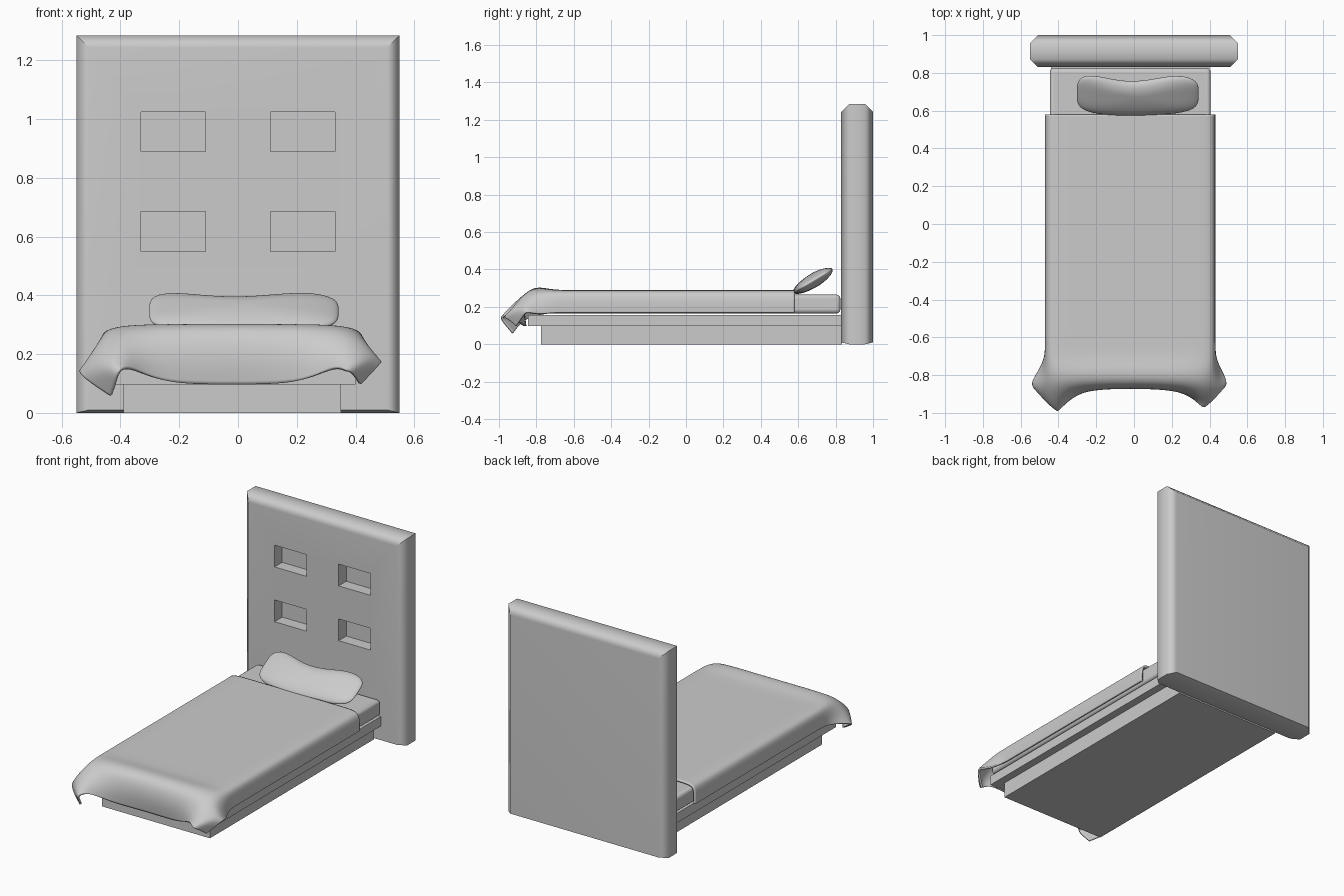
import bpy, bmesh, math
from mathutils import Matrix

if "Cube" in bpy.data.objects:
    bpy.data.objects.remove(bpy.data.objects["Cube"])

MID = -0.02  # bed sits slightly left of the headboard centre


def make(name, verts, faces):
    me = bpy.data.meshes.new(name)
    me.from_pydata(verts, [], faces)
    ob = bpy.data.objects.new(name, me)
    bpy.context.collection.objects.link(ob)
    return ob


def activate(ob):
    bpy.ops.object.select_all(action='DESELECT')
    ob.select_set(True)
    bpy.context.view_layer.objects.active = ob


def smooth(ob, deg):
    activate(ob)
    bpy.ops.object.shade_smooth_by_angle(angle=math.radians(deg))


def box(name, x0, x1, y0, y1, z0, z1, bevel=0):
    verts = [(x, y, z) for x in (x0, x1) for y in (y0, y1) for z in (z0, z1)]
    ob = make(name, verts, [(0, 1, 3, 2), (4, 6, 7, 5), (0, 4, 5, 1),
                            (2, 3, 7, 6), (0, 2, 6, 4), (1, 5, 7, 3)])
    if bevel:
        m = ob.modifiers.new("bevel", 'BEVEL')
        m.width, m.segments = bevel, 4
        smooth(ob, 40)
    return ob


# Headboard: rectangles stacked front to back, chamfered at both faces
verts = []
for y, c, b in ((0.83, 0.042, 0.01), (0.872, 0, 0), (0.958, 0, 0), (1.0, 0.042, 0.01)):
    verts += [(-0.55 + c, y, b), (0.55 - c, y, b), (0.55 - c, y, 1.285 - c), (-0.55 + c, y, 1.285 - c)]
faces = [(0, 1, 2, 3), (15, 14, 13, 12)]
for r in (0, 4, 8):
    for k in range(4):
        n = (k + 1) % 4
        faces.append((r + k, r + 4 + k, r + 4 + n, r + n))
headboard = make("headboard", verts, faces)

# Four wall niches cut into the headboard
for cx in (-0.22, 0.22):
    for z in (0.55, 0.89):
        cutter = box("niche_cutter", cx - 0.11, cx + 0.11, 0.78, 0.905, z, z + 0.135)
        cutter.hide_render = True
        m = headboard.modifiers.new("niche", 'BOOLEAN')
        m.operation, m.solver, m.object = 'DIFFERENCE', 'EXACT', cutter
        activate(headboard)
        bpy.ops.object.modifier_apply(modifier=m.name)
        bpy.data.objects.remove(cutter)
smooth(headboard, 50)
headboard.modifiers.new("normals", 'WEIGHTED_NORMAL').keep_sharp = True

# Plinth, platform and mattress
box("plinth", MID - 0.37, MID + 0.37, -0.775, 0.835, 0, 0.097)
box("platform", MID - 0.42, MID + 0.42, -0.845, 0.835, 0.097, 0.157)
box("mattress", MID - 0.425, MID + 0.425, -0.835, 0.825, 0.165, 0.265, 0.02)

# Blanket: left half of each row, mirrored; the foot rows flare at the corners
section = [(-0.47, 0.17), (-0.472, 0.21), (-0.467, 0.272), (-0.43, 0.291), (-0.3, 0.29), (MID, 0.29)]
rows = [[(x, y, z) for x, z in section] for y in (0.58, 0.5, 0.1, -0.3, -0.6, -0.71)]
rows += [
    [(-0.515, -0.79, 0.16), (-0.495, -0.8, 0.2), (-0.465, -0.8, 0.268), (-0.42, -0.79, 0.3), (-0.3, -0.79, 0.31), (MID, -0.79, 0.31)],
    [(-0.555, -0.855, 0.145), (-0.525, -0.87, 0.18), (-0.47, -0.87, 0.24), (-0.41, -0.87, 0.275), (-0.3, -0.86, 0.285), (MID, -0.855, 0.285)],
    [(-0.5, -0.9, 0.1), (-0.48, -0.94, 0.14), (-0.45, -0.965, 0.175), (-0.385, -0.955, 0.2), (-0.29, -0.885, 0.19), (MID, -0.875, 0.19)],
    [(-0.435, -0.93, 0.058), (-0.42, -0.965, 0.1), (-0.41, -1.005, 0.15), (-0.365, -0.95, 0.165), (-0.26, -0.875, 0.097), (MID, -0.86, 0.097)],
]
verts = []
for i, row in enumerate(rows):
    verts += row
    for j in range(4, -1, -1):  # right corner is a little smaller and higher
        x, y, z = row[j]
        flare = (0.04, 0.03, 0, 0, 0)[j] if i > 6 else 0
        verts.append((2 * MID - x - flare * 0.4 * (i < 8) + flare * 0.6 * (i == 9),
                      y + (0.02 if i > 7 and j < 4 else 0), z + flare))
W = 11
faces = [(i * W + j, (i + 1) * W + j, (i + 1) * W + j + 1, i * W + j + 1)
         for i in range(len(rows) - 1) for j in range(W - 1)]
blanket = make("blanket", verts, faces)
m = blanket.modifiers.new("subsurf", 'SUBSURF')
m.levels = m.render_levels = 3
m.boundary_smooth = 'PRESERVE_CORNERS'
m = blanket.modifiers.new("thickness", 'SOLIDIFY')
m.thickness, m.offset = 0.012, -1
smooth(blanket, 60)

# Pillow: sphere squared off into a cushion, pinched in the middle and tilted
bm = bmesh.new()
bmesh.ops.create_uvsphere(bm, u_segments=64, v_segments=32, radius=1)
for v in bm.verts:
    x, y, z = v.co
    n = (x ** 4 + y ** 4) ** 0.25
    k = math.hypot(x, y) / n if n > 1e-6 else 1
    x, y = x * k, y * k
    pinch = math.cos(min(1, abs(x + 0.15)) * math.pi / 2) ** 2
    y = y * (0.125 - (0.055 * pinch if y > 0 else -0.012 * pinch)) - (0.015 * x if y > 0 else 0) * y
    v.co = (x * 0.322, y, z * 0.038)
bmesh.ops.transform(bm, verts=bm.verts, matrix=Matrix.Translation((0.02, 0.692, 0.347)) @ Matrix.Rotation(math.radians(31), 4, 'X'))
me = bpy.data.meshes.new("pillow")
bm.to_mesh(me)
bm.free()
pillow = bpy.data.objects.new("pillow", me)
bpy.context.collection.objects.link(pillow)
smooth(pillow, 60)
